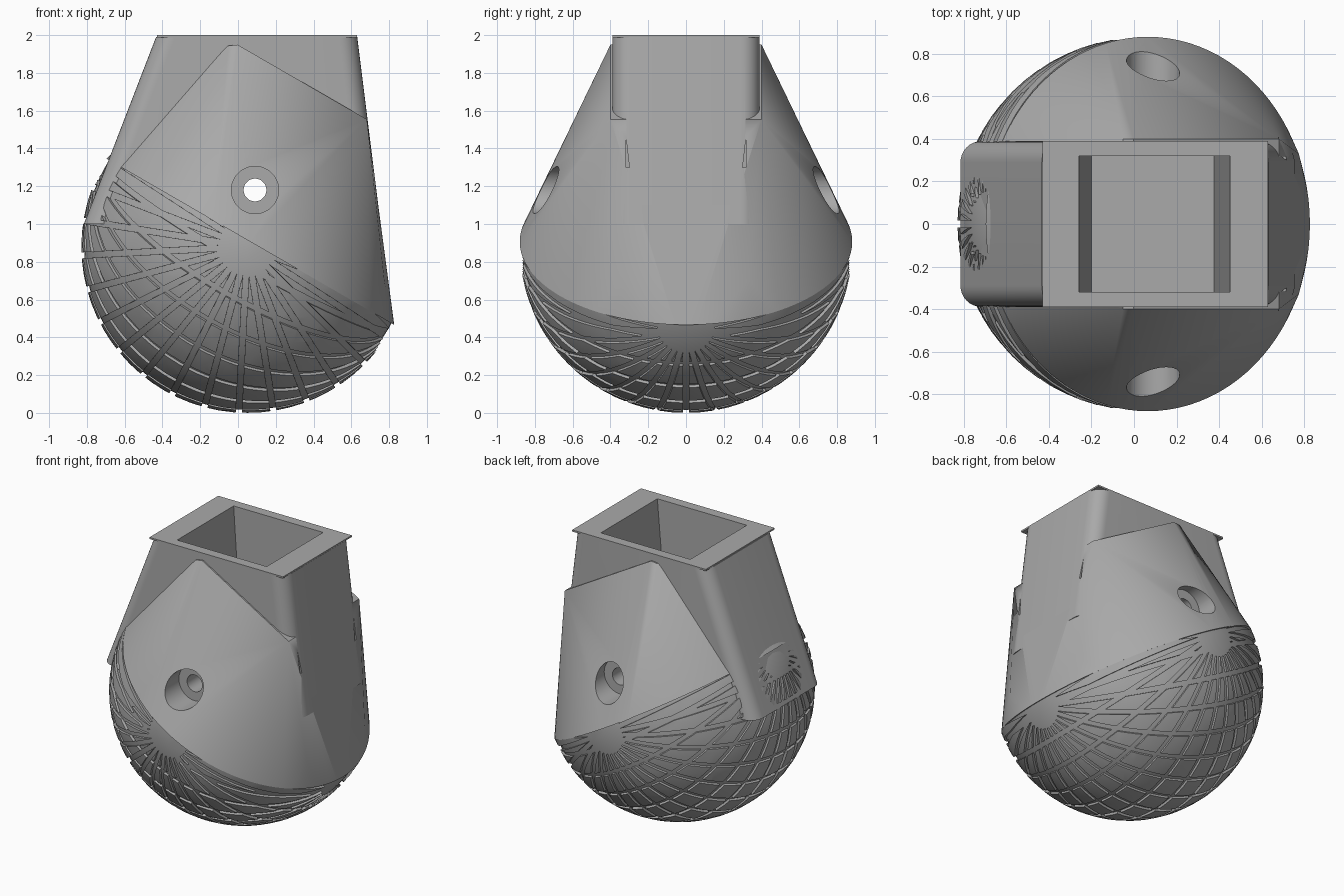
import bpy, bmesh, math
from mathutils import Vector, Matrix

cube = bpy.data.objects.get("Cube")
if cube:
    bpy.data.objects.remove(cube, do_unlink=True)

R, DEPTH, GROOVE = 0.88, 0.016, 0.016
CENTER = Vector((0.05, 0, R))
TILT = math.radians(30)
U = Vector((math.cos(TILT), 0, -math.sin(TILT)))   # along the tilted rim
N = Vector((math.sin(TILT), 0, math.cos(TILT)))    # rim normal
Y = Vector((0, 1, 0))
RIM = 0.03

grey = bpy.data.materials.new("plain_grey")
grey.use_nodes = True
grey.diffuse_color = (0.4, 0.4, 0.4, 1)
grey.node_tree.nodes["Principled BSDF"].inputs["Base Color"].default_value = (0.4, 0.4, 0.4, 1)


def finish(bm, name, helper=False):
    bmesh.ops.recalc_face_normals(bm, faces=bm.faces)
    mesh = bpy.data.meshes.new(name)
    bm.to_mesh(mesh)
    bm.free()
    obj = bpy.data.objects.new(name, mesh)
    bpy.context.collection.objects.link(obj)
    mesh.materials.append(grey)
    obj.hide_render = helper
    return obj


def smooth(obj, degrees=30):
    bpy.ops.object.select_all(action='DESELECT')
    obj.select_set(True)
    bpy.context.view_layer.objects.active = obj
    bpy.ops.object.shade_smooth_by_angle(angle=math.radians(degrees))


def hull(points, name, helper=False):
    bm = bmesh.new()
    for p in points:
        bm.verts.new(p)
    res = bmesh.ops.convex_hull(bm, input=bm.verts)
    loose = [v for v in bm.verts if not v.link_faces]
    bmesh.ops.delete(bm, geom=loose, context='VERTS')
    bmesh.ops.dissolve_limit(bm, angle_limit=0.005, verts=bm.verts, edges=bm.edges)
    return finish(bm, name, helper)


def cylinder_y(x, y, z, radius, length, name):
    bm = bmesh.new()
    place = Matrix.Translation((x, y, z)) @ Matrix.Rotation(math.pi / 2, 4, 'X')
    bmesh.ops.create_cone(bm, cap_ends=True, segments=48, radius1=radius,
                          radius2=radius, depth=length, matrix=place)
    return finish(bm, name, True)


def bowl(radius):
    """Ball trimmed at the tilted rim, kept higher behind the ankle column."""
    bm = bmesh.new()
    bmesh.ops.create_uvsphere(bm, u_segments=72, v_segments=36, radius=radius)
    bmesh.ops.bisect_plane(bm, geom=bm.verts[:] + bm.edges[:] + bm.faces[:],
                           plane_co=N * RIM, plane_no=N)
    def extra(f):
        c = f.calc_center_median()
        behind = c.x < -0.55 and abs(c.y) < 0.34 and c.dot(N) < 0.3
        return c.dot(N) > RIM and not behind
    bmesh.ops.delete(bm, geom=[f for f in bm.faces if extra(f)], context='FACES')
    return bm


# Sole: smooth inner ball forming the groove floors
bm = bowl(R - DEPTH)
bmesh.ops.translate(bm, verts=bm.verts, vec=CENTER)
smooth(finish(bm, "sole_core"))

# Tread tiles: two families of meridian grooves cut from the outer ball
normals = []
for k in range(15):
    a = math.radians(12 * k)
    b = math.radians(12 * k - 3)
    normals.append(Y * math.cos(a) + N * math.sin(a))
    normals.append(Vector((math.cos(b), 0, math.sin(b))))
bm = bowl(R)
for n in normals:
    for side in (-1, 1):
        bmesh.ops.bisect_plane(bm, geom=bm.verts[:] + bm.edges[:] + bm.faces[:],
                               plane_co=n * GROOVE * side, plane_no=n, dist=1e-5)
cut = []
for f in bm.faces:
    c = f.calc_center_median()
    if any(abs(c.dot(n)) < GROOVE for n in normals):
        cut.append(f)
bmesh.ops.delete(bm, geom=cut, context='FACES')
rims = [e for e in bm.edges if e.is_boundary]
walls = bmesh.ops.extrude_edge_only(bm, edges=rims)
for v in walls["geom"]:
    if isinstance(v, bmesh.types.BMVert):
        v.co *= (R - DEPTH - 0.004) / R
bmesh.ops.translate(bm, verts=bm.verts, vec=CENTER)
smooth(finish(bm, "tread_tiles"))

# Ankle shell: skin stretched from the round rim to a narrow upper edge
points = []
for i in range(96):
    a = 2 * math.pi * i / 96
    points.append(CENTER + N * RIM + (U * math.cos(a) + Y * math.sin(a)) * R)
for side in (-1, 1):
    for s, t in ((-0.62, 0.87), (-0.58, 0.9), (0.21, 0.9)):
        points.append(CENTER + U * s + N * t + Y * 0.4 * side)
    points.append(Vector((0.775, 0.33 * side, 0.7)))
shell = hull(points, "ankle_shell")


# Ankle column: tapered block with rounded upright edges
def front_x(z):
    return 0.63 + (2 - z) * 0.125


def back_x(z):
    return -0.43 - (2 - z) * 0.386


points = []
for z in (1.0, 1.99):
    r = 0.1
    for x, sx in ((front_x(z) - r, 1), (back_x(z) + r, -1)):
        for sy in (-1, 1):
            for i in range(9):
                a = math.pi / 2 * i / 8
                points.append((x + sx * r * math.cos(a), sy * (0.39 - r + r * math.sin(a)), z))
column = hull(points, "ankle_column")

# Thin square-cornered plate on top
plate = hull([(x, y, z) for x in (-0.43, 0.63) for y in (-0.39, 0.39)
              for z in (1.988, 2.0)], "top_plate")

# Cutters: tapered socket, cross bolt hole, bolt recesses and narrow slits
socket = hull([(x, y, z) for z, xs in ((2.1, (-0.265, 0.46)), (1.1, (-0.2, 0.375)))
               for x in xs for y in (-0.32, 0.32)], "socket_cutter", True)
bolt = cylinder_y(0.09, 0, 1.18, 0.06, 3, "bolt_cutter")
recesses = [cylinder_y(0.09, s * 0.92, 1.18, 0.125, 0.6, "recess_cutter") for s in (-1, 1)]
slits = []
for s in (-1, 1):
    slits.append(hull([(x, s * y, z) for x in (0.68, 0.9)
                       for y, z in ((0.3, 1.3), (0.318, 1.3), (0.318, 1.46))],
                      "slit_cutter", True))

for obj, cutters in ((shell, [socket, bolt] + recesses + slits),
                     (column, [socket, bolt] + slits), (plate, [socket])):
    bpy.context.view_layer.objects.active = obj
    for cutter in cutters:
        mod = obj.modifiers.new("cut", 'BOOLEAN')
        mod.object = cutter
        mod.solver = 'EXACT'
        bpy.ops.object.modifier_apply(modifier=mod.name)
    smooth(obj, 25)

for cutter in [socket, bolt] + recesses + slits:
    bpy.data.objects.remove(cutter, do_unlink=True)
